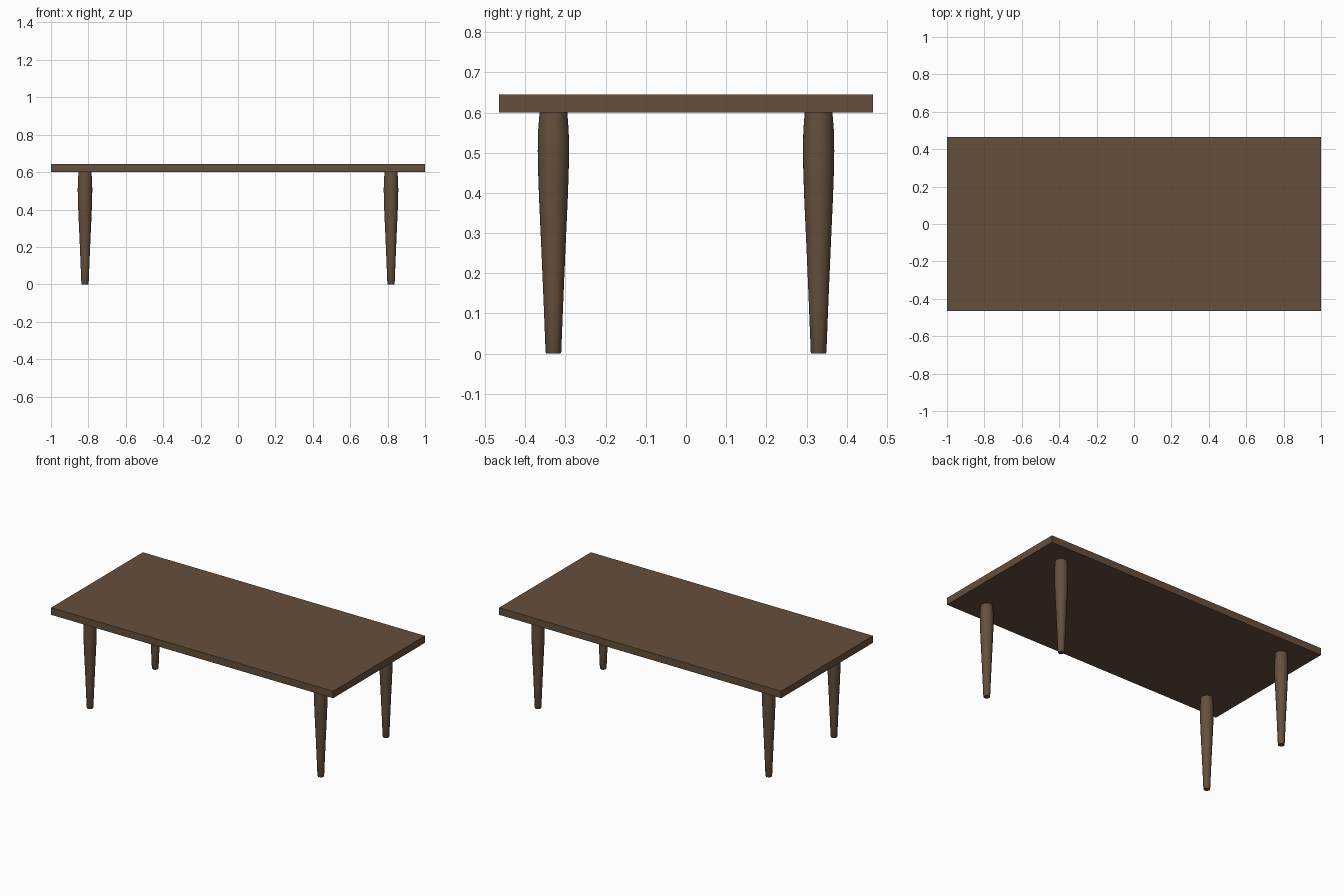
import bpy, bmesh
from math import cos, sin, tau

if "Cube" in bpy.data.objects:
    bpy.data.objects.remove(bpy.data.objects["Cube"])

wood = bpy.data.materials.new("dark_wood")
wood.diffuse_color = (0.13, 0.08, 0.045, 1)
wood.use_nodes = True
wood.node_tree.nodes["Principled BSDF"].inputs["Base Color"].default_value = wood.diffuse_color

# Flat rectangular top
bpy.ops.mesh.primitive_cube_add(size=1, location=(0, 0, 0.622))
top = bpy.context.object
top.name = "table_top"
top.scale = (2, 0.93, 0.045)
bpy.ops.object.transform_apply(location=False, rotation=False, scale=True)
top.data.materials.append(wood)

# Turned leg: (radius, height) profile, swelling near the top
PROFILE = [(0.0175, 0), (0.0195, 0.004), (0.0245, 0.13), (0.03, 0.26),
           (0.0355, 0.38), (0.038, 0.45), (0.039, 0.505), (0.038, 0.555),
           (0.0345, 0.6)]
SIDES = 32


def leg_mesh():
    bm = bmesh.new()
    rings = [[bm.verts.new((r * cos(tau * i / SIDES), r * sin(tau * i / SIDES), z))
              for i in range(SIDES)] for r, z in PROFILE]
    for a, b in zip(rings, rings[1:]):
        for i in range(SIDES):
            j = (i + 1) % SIDES
            bm.faces.new((a[i], a[j], b[j], b[i]))
    bm.faces.new(rings[0][::-1])
    bm.faces.new(rings[-1])
    mesh = bpy.data.meshes.new("turned_leg")
    bm.to_mesh(mesh)
    bm.free()
    mesh.materials.append(wood)
    return mesh


# Four legs set in from the corners
mesh = leg_mesh()
for y, depth in ((-0.33, "front"), (0.33, "back")):
    for x, side in ((-0.818, "left"), (0.818, "right")):
        leg = bpy.data.objects.new(f"{depth}_{side}_leg", mesh)
        leg.location = (x, y, 0)
        bpy.context.collection.objects.link(leg)

# Smooth the leg sides, keep the end rims sharp
bpy.ops.object.select_all(action='DESELECT')
leg.select_set(True)
bpy.context.view_layer.objects.active = leg
bpy.ops.object.shade_smooth_by_angle(angle=0.52)
